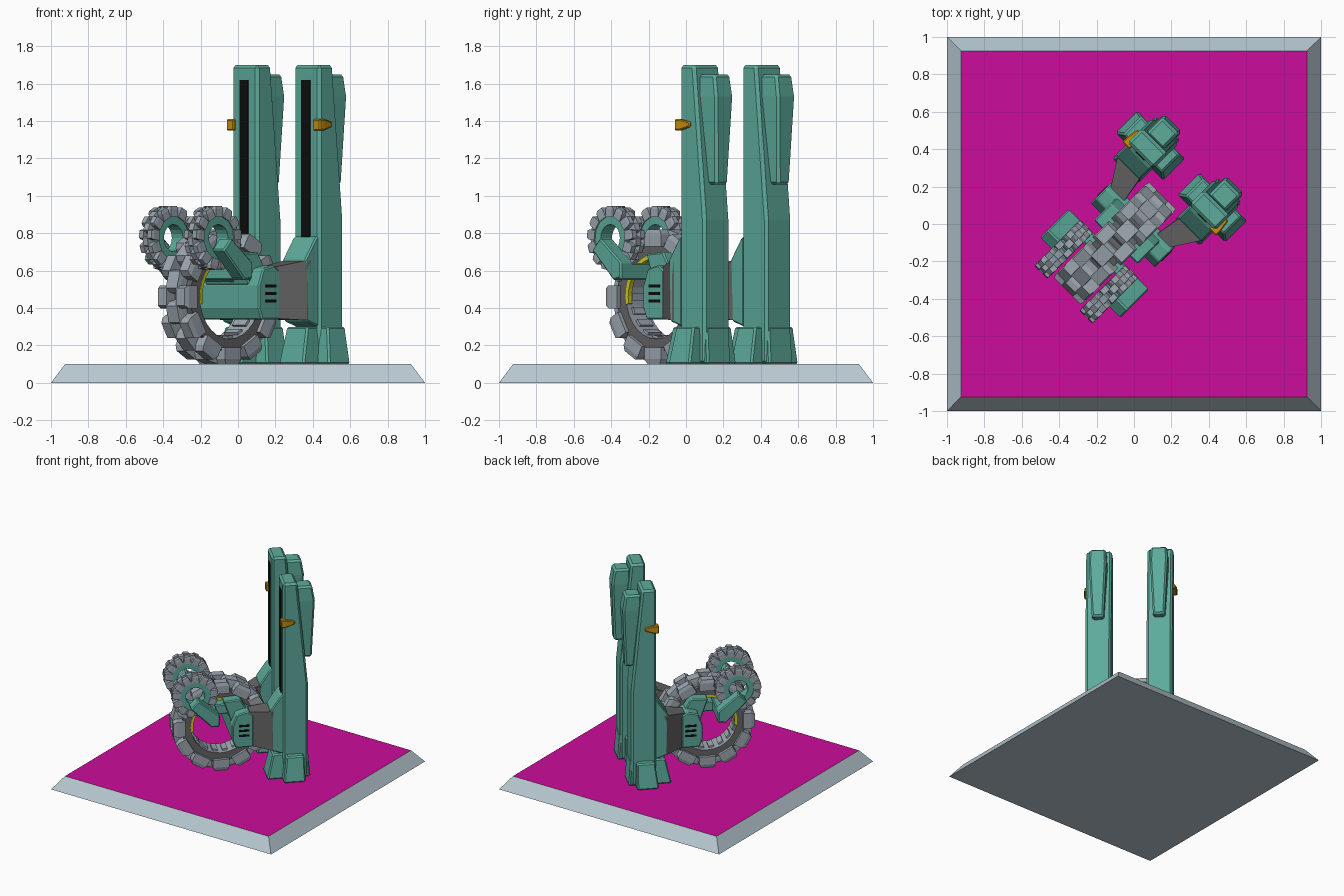
import bpy, bmesh, math
from mathutils import Matrix, Vector

cube = bpy.data.objects.get("Cube")
if cube:
    bpy.data.objects.remove(cube)

# The assembly stands diagonally on its base: local x is sideways, local y is rearward
TURN = Matrix.Rotation(math.radians(-45), 4, 'Z')
MIRROR = Matrix.Scale(-1, 4, (1, 0, 0))


def material(name, color):
    m = bpy.data.materials.new(name)
    m.use_nodes = True
    m.diffuse_color = (*color, 1)
    m.node_tree.nodes["Principled BSDF"].inputs["Base Color"].default_value = (*color, 1)
    return m


TEAL = material("teal paint", (0.11, 0.41, 0.33))
PALE = material("pale blue grey", (0.48, 0.58, 0.64))
GREY = material("tread grey", (0.34, 0.39, 0.44))
DARK = material("dark metal", (0.13, 0.13, 0.13))
BLACK = material("black", (0.004, 0.004, 0.004))
GOLD = material("gold", (0.57, 0.28, 0.005))
YELLOW = material("yellow", (0.68, 0.62, 0.01))
MAGENTA = material("magenta", (0.6, 0.004, 0.33))


def make(name, bm, mats, bevel=0, matrix=TURN):
    bm.transform(matrix)
    bmesh.ops.recalc_face_normals(bm, faces=bm.faces)
    me = bpy.data.meshes.new(name)
    bm.to_mesh(me)
    bm.free()
    ob = bpy.data.objects.new(name, me)
    bpy.context.collection.objects.link(ob)
    for m in mats:
        me.materials.append(m)
    if bevel:
        mod = ob.modifiers.new("edges", 'BEVEL')
        mod.width, mod.segments = bevel, 1
    return ob


def hull(bm, points):
    verts = [bm.verts.new(p) for p in points]
    geom = bmesh.ops.convex_hull(bm, input=verts)["geom"]
    faces = [g for g in geom if isinstance(g, bmesh.types.BMFace)]
    edges = list({e for f in faces for e in f.edges})
    bmesh.ops.dissolve_limit(bm, angle_limit=0.01, verts=verts, edges=edges)


def level(z, y0, y1, x0, x1):
    return [(x, y, z) for x in (x0, x1) for y in (y0, y1)]


def box(x0, x1, y0, y1, z0, z1):
    return level(z0, y0, y1, x0, x1) + level(z1, y0, y1, x0, x1)


def prism(profile, x0, x1):
    return [(x, y, z) for x in (x0, x1) for y, z in profile]


def pair(name, solids, mat, bevel=0):
    for side, m in (("left_", TURN), ("right_", TURN @ MIRROR)):
        bm = bmesh.new()
        for pts in solids:
            hull(bm, pts)
        make(side + name, bm, [mat], bevel, m)


def single(name, solids, mat, bevel=0):
    bm = bmesh.new()
    for pts in solids:
        hull(bm, pts)
    return make(name, bm, [mat], bevel)


def ring(name, center, half, r0, r1, n, mats, start=0, sweep=360):
    """Rectangular section swept about the sideways axis; inner faces use the last material."""
    bm = bmesh.new()
    cx, cy, cz = center
    closed = sweep == 360
    loops = []
    for i in range(n if closed else n + 1):
        t = math.radians(start + sweep * i / n)
        loops.append([bm.verts.new((cx + x, cy + r * math.cos(t), cz + r * math.sin(t)))
                      for x, r in ((-half, r0), (half, r0), (half, r1), (-half, r1))])
    for i in range(n):
        a, b = loops[i], loops[(i + 1) % len(loops)]
        for k in range(4):
            f = bm.faces.new((a[k], a[(k + 1) % 4], b[(k + 1) % 4], b[k]))
            f.material_index = len(mats) - 1 if k == 0 else 0
    if not closed:
        bm.faces.new(loops[0])
        bm.faces.new(loops[-1])
    return make(name, bm, mats)


def treads(name, center, rows, r0, r1, n, width):
    """Tapered blocks around a wheel; each row is (x0, x1, phase)."""
    bm = bmesh.new()
    for x0, x1, phase in rows:
        for i in range(n):
            rot = Matrix.Rotation(2 * math.pi * (i + phase) / n, 4, 'X')
            rm = r0 + (r1 - r0) * 0.7
            pts = (level(r0, -width, width, x0, x1) + level(rm, -width, width, x0, x1)
                   + level(r1, -width * .75, width * .75, x0 * .93, x1 * .93))
            hull(bm, [rot @ Vector(p) + Vector(center) for p in pts])
    return bm


# Base plinth with a coloured top
base = bmesh.new()
hull(base, level(0, -1, 1, -1, 1) + level(0.1, -.925, .925, -.925, .925))
base.normal_update()
for f in base.faces:
    f.material_index = int(f.normal.z > 0.9)
make("base", base, [PALE, MAGENTA], 0, Matrix.Identity(4))

# Twin towers
MID = 0.234
pair("tower", [prism([(.282, .1), (.472, .1), (.472, .87), (.392, 1.7), (.282, 1.7)],
                     MID - .098, MID + .098)], TEAL, .016)
pair("tower_slot", [box(MID - .033, MID + .033, .277, .283, .6, 1.62)], BLACK)
pair("tower_pod", [level(1.06, .44, .51, MID - .045, MID + .045)
                   + level(1.53, .39, .53, MID - .067, MID + .067)
                   + level(1.65, .39, .51, MID - .062, MID + .062)], TEAL, .014)
pair("tower_strap", [prism([(.265, 1.35), (.30, 1.35), (.30, 1.41), (.265, 1.41)], .30, .355)
                     + prism([(.37, 1.37), (.37, 1.395)], .32, .345)], GOLD, .006)

# Flared feet: sideways and forward
pair("tower_foot", [
    level(.1, .275, .44, MID - .18, MID + .18) + level(.3, .3, .435, MID - .145, MID + .145),
    level(.1, .165, .3, MID - .095, MID + .095) + level(.3, .21, .3, MID - .08, MID + .08),
    level(.1, .4, .49, MID - .09, MID + .09) + level(.3, .4, .475, MID - .085, MID + .085)],
    TEAL, .01)

# Shoulders and metal arms joining towers to the cross beam
pair("shoulder", [prism([(.2, .33), (.29, .3), (.29, .79), (.265, .77), (.19, .66)],
                        MID - .088, MID + .088)], TEAL, .008)
pair("arm", [box(.125, .226, .05, .06, .345, .62)
             + box(.152, .322, .2, .23, .335, .655)], DARK)

# Cross beam through the open wheel
single("cross_beam", [prism([(-.06, .34), (.075, .34), (.075, .6), (.03, .63), (-.05, .61),
                             (-.085, .52), (-.085, .4)], -.243, .243),
                      prism([(-.08, .52), (.06, .58), (-.01, .7), (-.14, .69)], -.165, .165)],
       TEAL, .008)
pair("vents", [box(.24, .247, -.035, .045, z, z + .016) for z in (.43, .47, .51)], BLACK)

# Big hubless wheel
WHEEL = (0, -.145, .46)
ring("wheel_rim", WHEEL, .082, .225, .295, 28, [DARK, GREY])
make("wheel_treads",
     treads("wheel_treads", WHEEL, [(-.107, -.038, 0), (.038, .107, 0), (-.045, .045, .5)],
            .27, .36, 12, .062), [GREY])
single("wheel_lugs", [[Matrix.Rotation(math.radians(a), 4, 'X') @ Vector(p) + Vector(WHEEL)
                       for p in box(-.05, .05, -.02, .02, .21, .23)]
                      for a in range(90, 271, 20)], GREY)
for side, x in (("left", .07), ("right", -.07)):
    ring(side + "_rim_light", (x, WHEEL[1], WHEEL[2]), .014, .208, .228, 14, [YELLOW], 45, 145)

# Bent links carrying the small wheels
pair("link", [prism([(-.41, .71), (-.35, .775), (-.19, .645), (-.19, .56), (-.25, .55)],
                    .21, .303)], TEAL, .008)
single("link_bar", [box(-.3, .3, -.26, -.19, .55, .64),
                    box(-.06, .06, -.2, -.06, .54, .62)], TEAL, .008)

# Small treaded wheels at the front
for side, x in (("left", .17), ("right", -.17)):
    hub = (x, -.36, .775)
    ring(side + "_small_rim", hub, .042, .072, .128, 20, [TEAL])
    make(side + "_small_treads",
         treads("t", hub, [(-.05, -.016, 0), (.016, .05, 0), (-.02, .02, .5)],
                .113, .172, 13, .027), [GREY])
